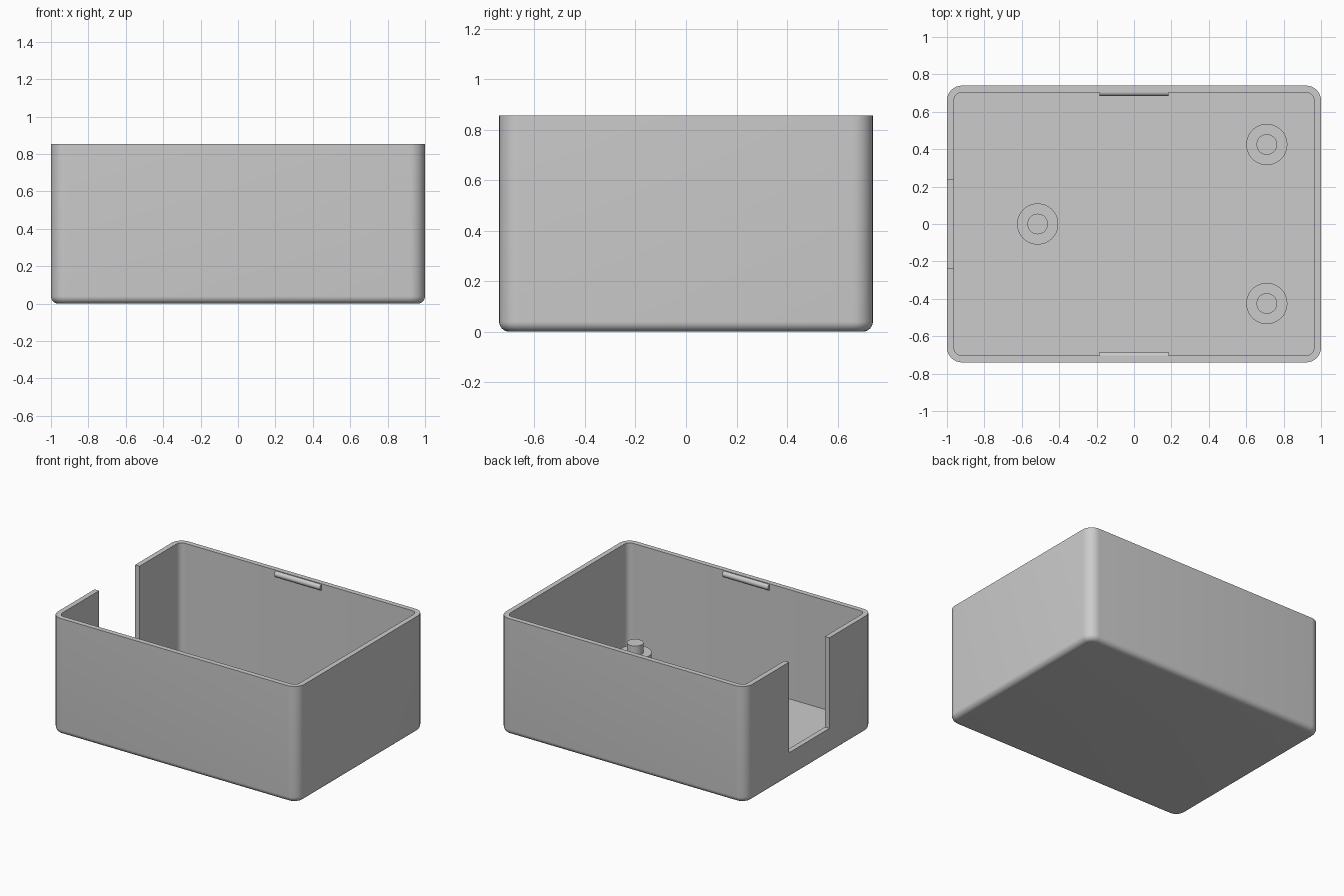
import bpy, bmesh
from math import sin, cos, pi

if "Cube" in bpy.data.objects:
    bpy.data.objects.remove(bpy.data.objects["Cube"])

HX, HY, TOP = 1.0, 0.74, 0.855
WALL, FLOOR = 0.037, 0.053
CORNER, FILLET = 0.08, 0.04

grey = bpy.data.materials.new("plain grey")
grey.use_nodes = True
grey.diffuse_color = (0.6, 0.6, 0.6, 1)
grey.node_tree.nodes["Principled BSDF"].inputs["Base Color"].default_value = (0.6, 0.6, 0.6, 1)


def make_object(name, bm):
    bmesh.ops.recalc_face_normals(bm, faces=bm.faces)
    mesh = bpy.data.meshes.new(name)
    bm.to_mesh(mesh)
    bm.free()
    mesh.materials.append(grey)
    obj = bpy.data.objects.new(name, mesh)
    bpy.context.collection.objects.link(obj)
    return obj


def select_only(obj):
    bpy.ops.object.select_all(action='DESELECT')
    obj.select_set(True)
    bpy.context.view_layer.objects.active = obj


def smooth(obj):
    select_only(obj)
    bpy.ops.object.shade_smooth_by_angle(angle=pi / 6)


def loft(bm, rings):
    """Skin a stack of point rings and cap both ends."""
    loops = [[bm.verts.new(p) for p in ring] for ring in rings]
    for a, b in zip(loops, loops[1:]):
        for i in range(len(a)):
            j = (i + 1) % len(a)
            bm.faces.new((a[i], a[j], b[j], b[i]))
    bm.faces.new(loops[0])
    bm.faces.new(loops[-1])


def rounded_rect(inset, radius, z, steps=8):
    hx, hy = HX - inset - radius, HY - inset - radius
    points = []
    for k, (sx, sy) in enumerate(((1, 1), (-1, 1), (-1, -1), (1, -1))):
        for i in range(steps + 1):
            a = (k + i / steps) * pi / 2
            points.append((sx * hx + radius * cos(a), sy * hy + radius * sin(a), z))
    return points


# Open box: filleted base, outer wall, rim, inner wall and floor
rings = []
for i in range(9):
    a = i / 8 * pi / 2
    inset = FILLET * (1 - sin(a))
    rings.append(rounded_rect(inset, CORNER - inset, FILLET * (1 - cos(a))))
rings.append(rounded_rect(0, CORNER, TOP))
rings.append(rounded_rect(WALL, CORNER - WALL, TOP))
rings.append(rounded_rect(WALL, CORNER - WALL, FLOOR))
bm = bmesh.new()
loft(bm, rings)
box = make_object("box_shell", bm)

# Open slot in the -x end wall
bm = bmesh.new()
bmesh.ops.create_cube(bm, size=1)
bmesh.ops.scale(bm, vec=(0.2, 0.47, 1), verts=bm.verts)
bmesh.ops.translate(bm, vec=(-HX, 0, 0.69), verts=bm.verts)
cutter = make_object("slot_cutter", bm)
cutter.hide_render = True
cut = box.modifiers.new("slot", 'BOOLEAN')
cut.operation = 'DIFFERENCE'
cut.solver = 'EXACT'
cut.object = cutter
select_only(box)
bpy.ops.object.modifier_apply(modifier=cut.name)
bpy.data.objects.remove(cutter)
smooth(box)


# Standoffs with locating pins
def circle(x, y, radius, z, sides=40):
    return [(x + radius * cos(2 * pi * i / sides), y + radius * sin(2 * pi * i / sides), z)
            for i in range(sides)]


for place, x, y in (("right", -0.515, 0), ("back_left", 0.71, 0.425), ("front_left", 0.71, -0.425)):
    bm = bmesh.new()
    loft(bm, [circle(x, y, 0.11, FLOOR - 0.01), circle(x, y, 0.11, 0.22),
              circle(x, y, 0.055, 0.22), circle(x, y, 0.055, 0.29)])
    smooth(make_object("standoff_" + place, bm))

# Rounded snap ridges under the rim of the long walls
for place, side in (("back", 1), ("front", -1)):
    bm = bmesh.new()
    ends = []
    for x in (-0.185, 0.185):
        ends.append([(x, side * (HY - WALL + 0.003 - 0.022 * sin(a)), 0.828 + 0.022 * cos(a))
                     for a in (i / 10 * pi for i in range(11))])
    loft(bm, ends)
    smooth(make_object("snap_ridge_" + place, bm))
